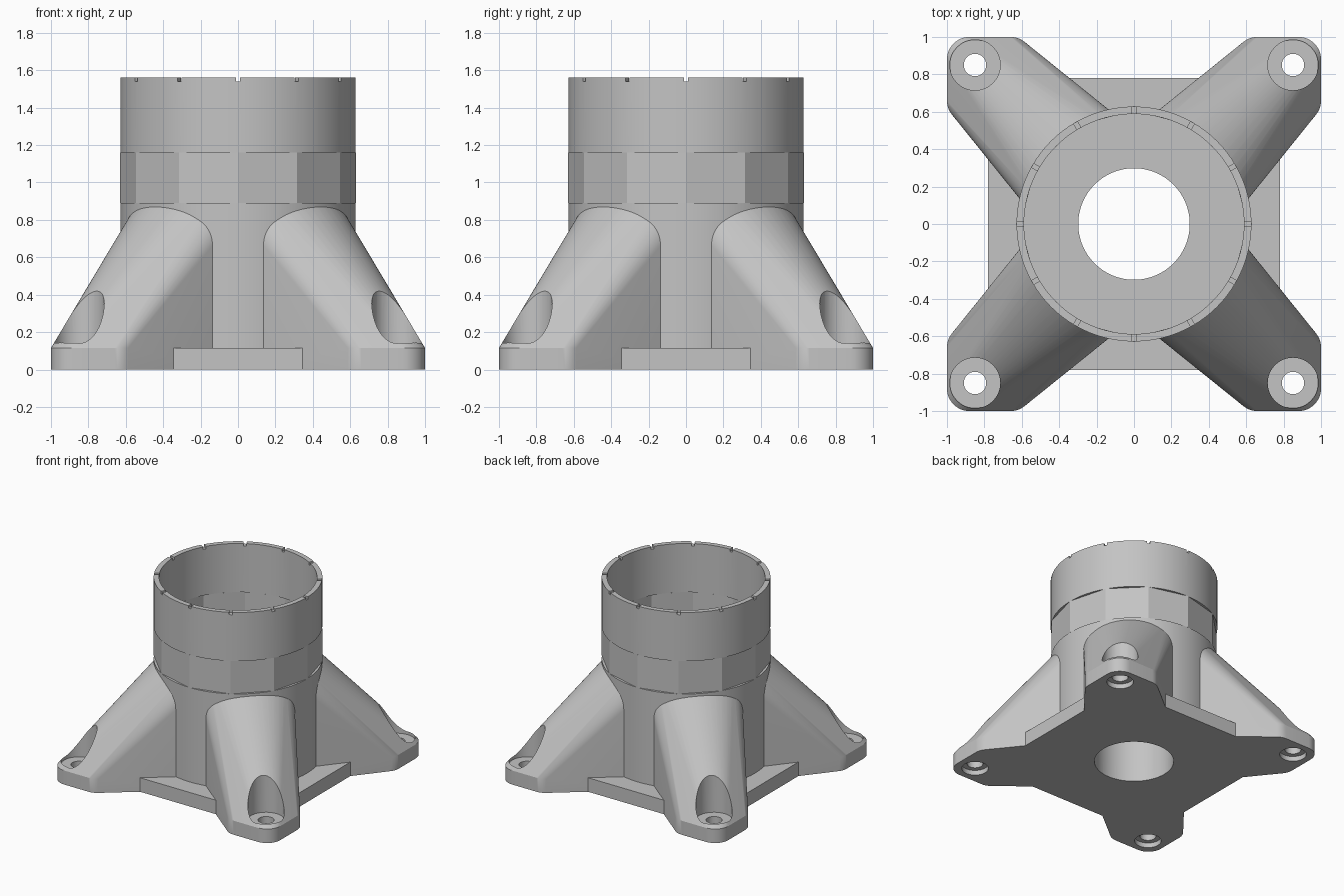
import bpy, bmesh
from math import pi, cos, sin, radians
from mathutils import Matrix, Vector

if "Cube" in bpy.data.objects:
    bpy.data.objects.remove(bpy.data.objects["Cube"], do_unlink=True)

grey = bpy.data.materials.new("plain grey")
grey.use_nodes = True
grey.diffuse_color = (0.55, 0.55, 0.55, 1)
grey.node_tree.nodes["Principled BSDF"].inputs["Base Color"].default_value = grey.diffuse_color


def finish(bm, name):
    bmesh.ops.recalc_face_normals(bm, faces=bm.faces)
    mesh = bpy.data.meshes.new(name)
    bm.to_mesh(mesh)
    bm.free()
    mesh.materials.append(grey)
    obj = bpy.data.objects.new(name, mesh)
    bpy.context.collection.objects.link(obj)
    return obj


def activate(obj):
    bpy.ops.object.select_all(action="DESELECT")
    obj.select_set(True)
    bpy.context.view_layer.objects.active = obj


def smooth(obj, degrees=25):
    activate(obj)
    bpy.ops.object.shade_smooth_by_angle(angle=radians(degrees))


def ring(name, outer, inner, z0, z1, sides):
    """Square-section ring turned about the z axis."""
    bm = bmesh.new()
    loops = []
    for r, z in ((outer, z0), (outer, z1), (inner, z1), (inner, z0)):
        loops.append([bm.verts.new((r * cos(2 * pi * i / sides), r * sin(2 * pi * i / sides), z))
                      for i in range(sides)])
    for a, b in zip(loops, loops[1:] + loops[:1]):
        for i in range(sides):
            j = (i + 1) % sides
            bm.faces.new((a[i], a[j], b[j], b[i]))
    return finish(bm, name)


def cylinder(name, x, y, r, z0, z1, sides=48):
    bm = bmesh.new()
    bmesh.ops.create_cone(bm, cap_ends=True, segments=sides, radius1=r, radius2=r, depth=z1 - z0,
                          matrix=Matrix.Translation((x, y, (z0 + z1) / 2)))
    return finish(bm, name)


def cut(obj, cutter):
    mod = obj.modifiers.new("cut", "BOOLEAN")
    mod.operation = "DIFFERENCE"
    mod.solver = "EXACT"
    mod.object = cutter
    activate(obj)
    bpy.ops.object.modifier_apply(modifier=mod.name)
    bpy.data.objects.remove(cutter, do_unlink=True)


# Central column: solid lower drum, faceted band, thin upper tube
smooth(ring("lower_drum", 0.628, 0.298, 0, 0.89, 96))
ring("faceted_band", 0.63, 0.607, 0.89, 1.16, 12)
tube = ring("upper_tube", 0.628, 0.588, 1.16, 1.56, 96)

# Small notches around the rim
for k in range(6):
    bm = bmesh.new()
    bmesh.ops.create_cube(bm, size=1, matrix=Matrix.Rotation(k * pi / 6, 4, "Z")
                          @ Matrix.Translation((0, 0, 1.56)) @ Matrix.Diagonal((1.4, 0.024, 0.04, 1)))
    cut(tube, finish(bm, "notch_cutter"))
smooth(tube)

# Base plate, its corners hidden inside the legs
bm = bmesh.new()
side, flat, top = 0.78, 0.55, 0.115
for z in (0, top):
    for sx in (-1, 1):
        for sy in (-1, 1):
            bm.verts.new((sx * side, sy * flat, z))
            bm.verts.new((sx * flat, sy * side, z))
bmesh.ops.convex_hull(bm, input=bm.verts)
bmesh.ops.dissolve_limit(bm, angle_limit=0.01, verts=bm.verts, edges=bm.edges)
plate = finish(bm, "base_plate")
cut(plate, cylinder("plate_cutter", 0, 0, 0.298, -1, 1, 96))

# Leg: hull of a rounded foot pad and an arch buried in the drum
bm = bmesh.new()
for cx, cy in ((0.88, 0.88), (0.66, 0.88), (0.88, 0.66)):
    for z in (0, top):
        for i in range(48):
            a = 2 * pi * i / 48
            bm.verts.new((cx + 0.12 * cos(a), cy + 0.12 * sin(a), z))
out = Vector((1, 1, 0)).normalized()
across = Vector((-1, 1, 0)).normalized()
inner, half, spring, rise = 0.5, 0.34, 0.69, 0.31
for i in range(41):
    a = pi * i / 40
    bm.verts.new(out * inner + across * half * cos(a) + Vector((0, 0, spring + rise * sin(a))))
for s in (-half, half):
    bm.verts.new(out * inner + across * s)
hull = bmesh.ops.convex_hull(bm, input=bm.verts)
bmesh.ops.delete(bm, geom=[v for v in bm.verts if not v.link_faces], context="VERTS")

# Trim the arch below the band
trim = bmesh.ops.bisect_plane(bm, geom=bm.verts[:] + bm.edges[:] + bm.faces[:], dist=1e-5,
                              plane_co=(0, 0, 0.88), plane_no=(0, 0, 1), clear_outer=True)
bmesh.ops.holes_fill(bm, edges=[e for e in bm.edges if e.is_boundary])
bmesh.ops.dissolve_limit(bm, angle_limit=0.002, verts=bm.verts, edges=bm.edges)
leg = finish(bm, "leg_1")

# Screw hole, with a wide recess above and a small one below
for r, z0, z1 in ((0.135, top, 1), (0.06, -1, 1), (0.1, -1, 0.04)):
    cut(leg, cylinder("hole_cutter", 0.85, 0.85, r, z0, z1))
smooth(leg)

# The other three legs
for k in range(1, 4):
    other = leg.copy()
    other.data = leg.data.copy()
    other.name = f"leg_{k + 1}"
    other.data.transform(Matrix.Rotation(k * pi / 2, 4, "Z"))
    bpy.context.collection.objects.link(other)
